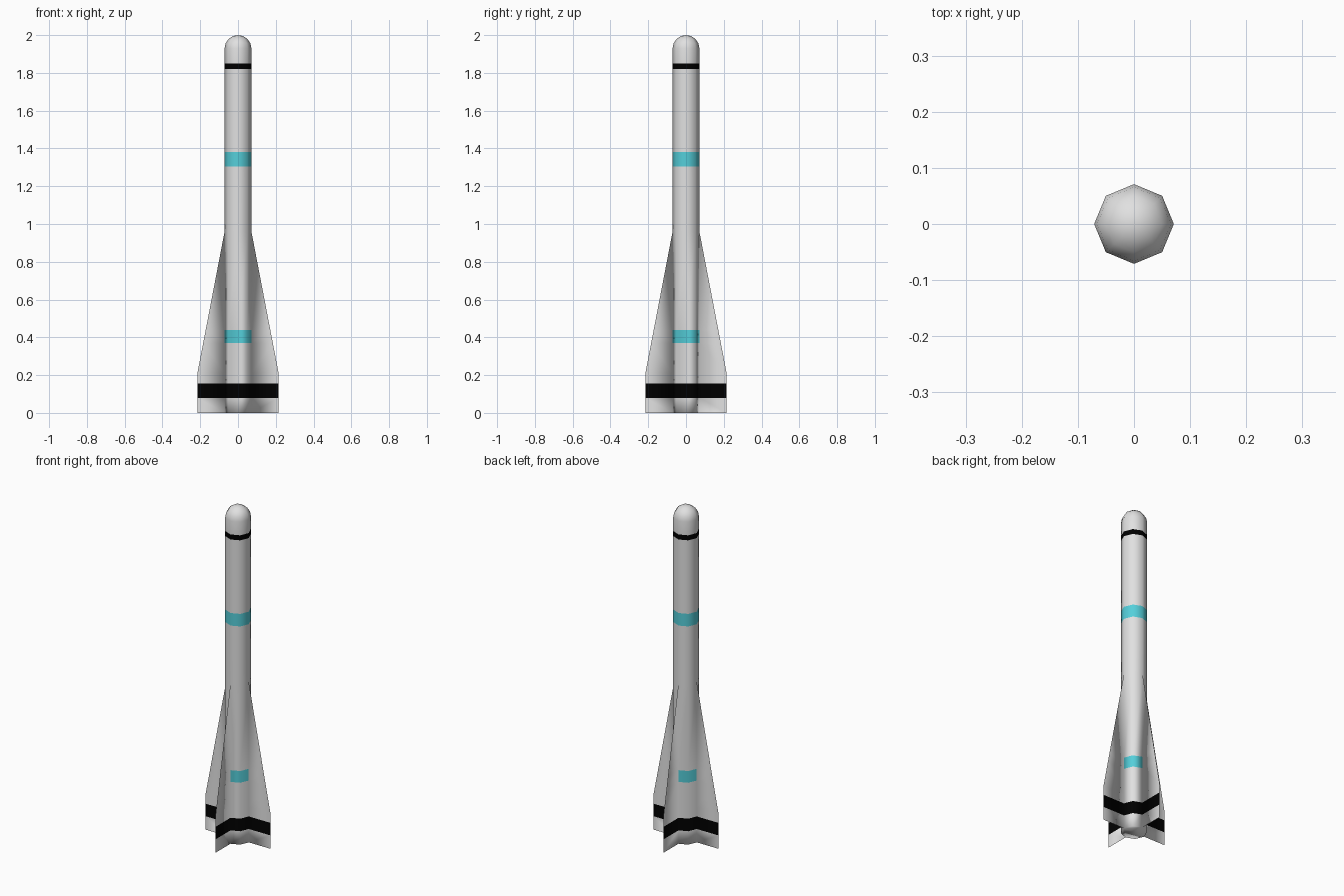
import bpy, bmesh, math

if "Cube" in bpy.data.objects:
    bpy.data.objects.remove(bpy.data.objects["Cube"])

SIDES, R, FIN_R = 8, 0.071, 0.215
FIN_TOP, FIN_KNEE = 0.96, 0.21


def material(name, rgb):
    m = bpy.data.materials.new(name)
    m.diffuse_color = (*rgb, 1)
    m.use_nodes = True
    m.node_tree.nodes["Principled BSDF"].inputs["Base Color"].default_value = m.diffuse_color
    return m


mats = [material("light_grey", (0.75, 0.75, 0.75)),
        material("black", (0.0, 0.0, 0.0)),
        material("cyan", (0.09, 0.62, 0.70))]


def band(z, on_body):
    """Paint scheme by height; cyan bands are on the body only."""
    if 0.08 < z < 0.155 or 1.82 < z < 1.85:
        return 1
    if on_body and (0.37 < z < 0.44 or 1.305 < z < 1.38):
        return 2
    return 0


bm = bmesh.new()

# Body profile: straight tube cut at the band edges, then a round nose
profile = [(R, z) for z in (0, 0.08, 0.155, FIN_KNEE, 0.37, 0.44, FIN_TOP,
                            1.305, 1.38, 1.82, 1.85, 1.93)]
profile += [(R * math.cos(a), 1.93 + 0.07 * math.sin(a))
            for a in (math.radians(d) for d in (22.5, 45, 67.5))]
rings = [[bm.verts.new((r * math.cos(i * math.tau / SIDES),
                        r * math.sin(i * math.tau / SIDES), z))
          for i in range(SIDES)] for r, z in profile]


def face(verts, on_body=True):
    f = bm.faces.new(verts)
    f.material_index = band(sum(v.co.z for v in verts) / len(verts), on_body)
    f.smooth = True


for lo, hi in zip(rings, rings[1:]):
    for i in range(SIDES):
        j = (i + 1) % SIDES
        face((lo[i], lo[j], hi[j], hi[i]))

# Nose tip and base cap
tip = bm.verts.new((0, 0, 2))
for i in range(SIDES):
    face((rings[-1][i], rings[-1][(i + 1) % SIDES], tip))
face(rings[0][::-1])

# Four thin fins, welded to the body corners that lie on the axes
for i in range(0, SIDES, 2):
    a = i * math.tau / SIDES
    inner = [ring[i] for ring in rings[:7]]
    outer = []
    for v in inner[:-1]:
        t = max(0, (v.co.z - FIN_KNEE) / (FIN_TOP - FIN_KNEE))
        r = FIN_R + (R - FIN_R) * t
        outer.append(bm.verts.new((r * math.cos(a), r * math.sin(a), v.co.z)))
    outer.append(inner[-1])
    for k in range(6):
        loop = [inner[k], outer[k], outer[k + 1], inner[k + 1]]
        if k == 5:
            loop.pop()
        face(loop[::-1] if i == 2 else loop, False)

mesh = bpy.data.meshes.new("rocket_body_and_fins")
bm.to_mesh(mesh)
bm.free()
for m in mats:
    mesh.materials.append(m)
rocket = bpy.data.objects.new("rocket_body_and_fins", mesh)
bpy.context.collection.objects.link(rocket)
